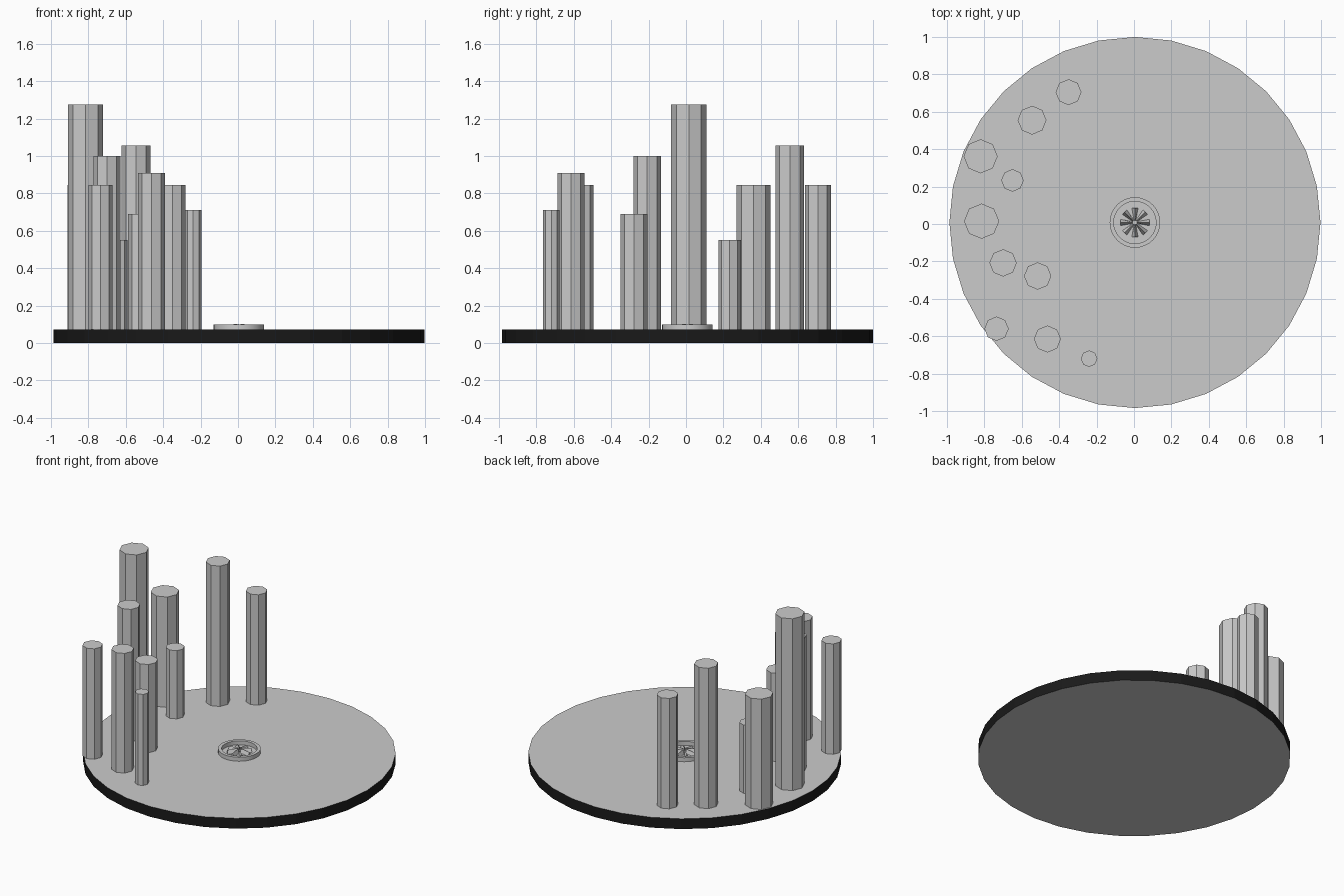
import bpy, bmesh, math
from mathutils import Matrix

if "Cube" in bpy.data.objects:
    bpy.data.objects.remove(bpy.data.objects["Cube"])

CX, CY = 0.005, 0.008   # centre of the disc
TOP = 0.072             # upper surface of the disc


def finish(name, bm):
    bmesh.ops.recalc_face_normals(bm, faces=bm.faces)
    mesh = bpy.data.meshes.new(name)
    bm.to_mesh(mesh)
    bm.free()
    obj = bpy.data.objects.new(name, mesh)
    bpy.context.collection.objects.link(obj)
    return obj


def prism(name, x, y, r, z0, z1, sides):
    bm = bmesh.new()
    bmesh.ops.create_cone(bm, cap_ends=True, segments=sides, radius1=r, radius2=r,
                          depth=z1 - z0,
                          matrix=Matrix.Translation((x, y, (z0 + z1) / 2)))
    return finish(name, bm)


# Base disc: grey caps, black rim
base = prism("base_disc", CX, CY, 0.992, 0, TOP, 32)
grey = bpy.data.materials.new("grey")
grey.diffuse_color = (0.8, 0.8, 0.8, 1)
grey.use_nodes = True
grey.node_tree.nodes["Principled BSDF"].inputs["Base Color"].default_value = grey.diffuse_color
black = bpy.data.materials.new("black")
black.diffuse_color = (0.01, 0.01, 0.01, 1)
black.use_nodes = True
black.node_tree.nodes["Principled BSDF"].inputs["Base Color"].default_value = black.diffuse_color
base.data.materials.append(grey)
base.data.materials.append(black)
for f in base.data.polygons:
    f.material_index = 1 if abs(f.normal.z) < 0.5 else 0

# Octagonal columns: x, y, radius, top height
columns = [
    (-0.35, 0.705, 0.069, 0.845), (-0.545, 0.555, 0.077, 1.055),
    (-0.82, 0.362, 0.091, 0.845), (-0.65, 0.233, 0.060, 0.55),
    (-0.815, 0.015, 0.094, 1.275), (-0.70, -0.208, 0.073, 1.0),
    (-0.515, -0.278, 0.073, 0.69), (-0.735, -0.56, 0.065, 0.845),
    (-0.463, -0.615, 0.072, 0.91), (-0.24, -0.72, 0.044, 0.71),
]
for i, (x, y, r, h) in enumerate(columns):
    prism(f"column_{i + 1}", x, y, r, TOP, h, 8)

# Low raised ring in the middle, lathed from a rectangular section
bm = bmesh.new()
section = [(0.113, TOP), (0.135, TOP), (0.135, 0.1), (0.113, 0.1)]
N = 32
rings = []
for k in range(N):
    a = 2 * math.pi * k / N
    rings.append([bm.verts.new((CX + r * math.cos(a), CY + r * math.sin(a), z))
                  for r, z in section])
for k in range(N):
    p, q = rings[k], rings[(k + 1) % N]
    for j in range(4):
        bm.faces.new((p[j], q[j], q[(j + 1) % 4], p[(j + 1) % 4]))
ring = finish("centre_ring", bm)
bpy.context.view_layer.objects.active = ring
ring.select_set(True)
bpy.ops.object.shade_smooth_by_angle(angle=math.radians(30))

# Eight ridged spokes inside the ring
for k in range(8):
    bm = bmesh.new()
    turn = Matrix.Translation((CX, CY, 0)) @ Matrix.Rotation(k * math.pi / 4, 4, 'Z')
    inner = [bm.verts.new(p) for p in ((0.012, -0.005, TOP), (0.012, 0.005, TOP), (0.012, 0, 0.102))]
    outer = [bm.verts.new(p) for p in ((0.078, -0.017, TOP), (0.078, 0.017, TOP), (0.078, 0, 0.094))]
    bm.faces.new(inner)
    bm.faces.new(outer)
    for j in range(3):
        n = (j + 1) % 3
        bm.faces.new((inner[j], inner[n], outer[n], outer[j]))
    bm.transform(turn)
    finish(f"spoke_{k + 1}", bm)
